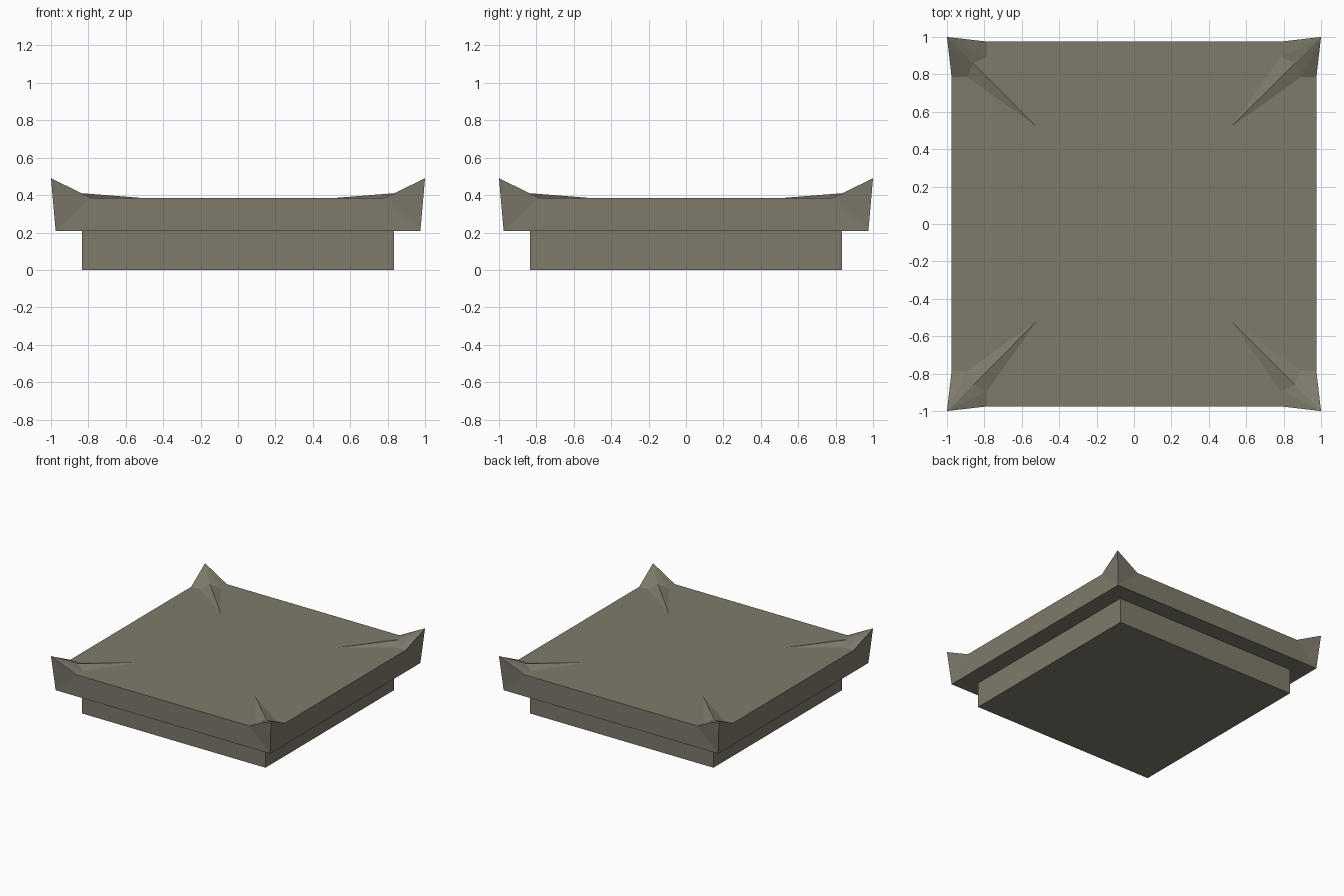
import bpy, bmesh

if "Cube" in bpy.data.objects:
    bpy.data.objects.remove(bpy.data.objects["Cube"])

stone = bpy.data.materials.new("warm grey stone")
stone.diffuse_color = (0.209, 0.193, 0.147, 1)
stone.use_nodes = True
stone.node_tree.nodes["Principled BSDF"].inputs["Base Color"].default_value = stone.diffuse_color


def make_object(name, bm):
    bmesh.ops.recalc_face_normals(bm, faces=bm.faces)
    me = bpy.data.meshes.new(name)
    bm.to_mesh(me)
    bm.free()
    me.materials.append(stone)
    ob = bpy.data.objects.new(name, me)
    bpy.context.collection.objects.link(ob)
    return ob


# Base plinth
BASE, MID, TOP = 0.833, 0.208, 0.385
bm = bmesh.new()
bmesh.ops.create_cube(bm, size=1)
for v in bm.verts:
    v.co = (v.co.x * 2 * BASE, v.co.y * 2 * BASE, (v.co.z + 0.5) * MID)
make_object("base_plinth", bm)

# Upper slab with raised pointed corners
E, C, Q = 0.975, 0.785, 0.893
corner = {
    "a": (E, C, TOP), "b": (Q, C, TOP), "s": (0.52, 0.52, TOP),
    "c": (C, Q, TOP), "d": (C, E, TOP), "r": (0.86, 0.86, 0.412),
    "tip": (1, 1, 0.49), "low": (E, E, MID),
}
bm = bmesh.new()
corners = []
for turn in range(4):
    k = {}
    for name, (x, y, z) in corner.items():
        for _ in range(turn):
            x, y = -y, x
        k[name] = bm.verts.new((x, y, z))
    corners.append(k)
    # ridge, peak slopes and outer flares
    for names in ("b s r", "s c r", "a b tip", "b r tip",
                  "c d tip", "r c tip", "low a tip", "d low tip"):
        bm.faces.new([k[n] for n in names.split()])

# slab sides, top and underside
for i, k in enumerate(corners):
    n = corners[(i + 1) % 4]
    bm.faces.new([k["low"], n["low"], n["a"], k["d"]])
bm.faces.new([k[n] for k in corners for n in "abscd"])
bm.faces.new([k["low"] for k in reversed(corners)])
make_object("upper_slab", bm)
